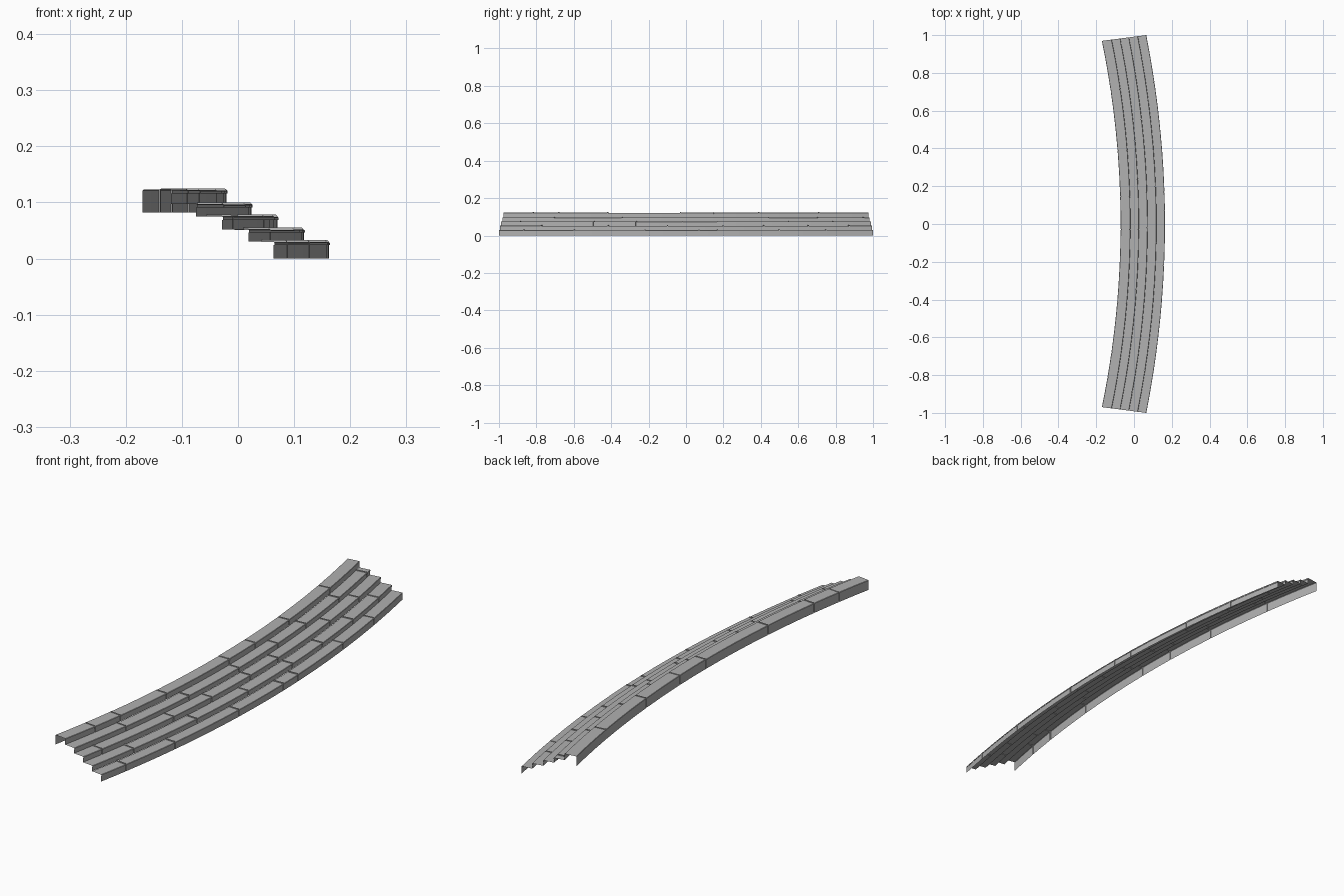
import bpy
import bmesh
import random

random.seed(4)
cube = bpy.data.objects.get("Cube")
if cube:
    bpy.data.objects.remove(cube, do_unlink=True)

stone = bpy.data.materials.new("grey_stone")
stone.use_nodes = True
colour = (0.44, 0.44, 0.44, 1)
stone.diffuse_color = colour
bsdf = stone.node_tree.nodes["Principled BSDF"]
bsdf.inputs["Base Color"].default_value = colour
bsdf.inputs["Roughness"].default_value = 0.9

FRONT = 0.164     # x of the lowest riser at mid length
SAG = 0.099       # how far the ends curve back
TAPER = 0.13      # ends narrow toward the back
GROOVE = 0.003    # joint depth
HALF_GAP = 0.002  # half joint width


def bend(u, depth, z):
    """Place a point of the straight profile on the curved flight."""
    return (FRONT - depth - SAG * u * u, u * (1 - TAPER * depth), z)


def stations(joints):
    """Positions along a course, with recess and height change at each."""
    cuts = [-1] + joints + [1]
    result = []
    for a, b in zip(cuts, cuts[1:]):
        start = a if a == -1 else a + HALF_GAP
        end = b if b == 1 else b - HALF_GAP
        lift = random.uniform(-0.0012, 0.0008)
        count = max(2, round((b - a) / 0.1))
        if a != -1:
            result.append((start, GROOVE, 0))
        for i in range(count + 1):
            result.append((start + (end - start) * i / count, 0, lift))
        if b != 1:
            result.append((end, GROOVE, 0))
    return result


def course(name, profile, joints):
    """Sweep an open profile of (depth, z, inward depth, inward z) points."""
    bm = bmesh.new()
    columns = []
    for u, recess, lift in stations(joints):
        columns.append([bm.verts.new(bend(u, d + nd * recess,
                                          z + nz * recess + (lift if nz else 0)))
                        for d, z, nd, nz in profile])
    for left, right in zip(columns, columns[1:]):
        for i in range(len(profile) - 1):
            bm.faces.new((left[i], right[i], right[i + 1], left[i + 1]))
    mesh = bpy.data.meshes.new(name)
    bm.to_mesh(mesh)
    bm.free()
    mesh.materials.append(stone)
    bpy.context.collection.objects.link(bpy.data.objects.new(name, mesh))


# Riser depths, tread heights and stone joints, from the lowest step up
depths = [0, 0.045, 0.092, 0.138, 0.183, 0.235]
heights = [0, 0.030, 0.052, 0.075, 0.097, 0.122]
joints = [
    [-0.87, -0.6, -0.22, 0.07, 0.17, 0.5, 0.75],
    [-0.78, -0.42, -0.1, 0.2, 0.42, 0.66, 0.88],
    [-0.9, -0.5, -0.27, -0.02, 0.17, 0.56, 0.8],
    [-0.72, -0.35, -0.03, 0.24, 0.45, 0.72, 0.97],
    [-0.84, -0.7, -0.43, -0.03, 0.15, 0.4, 0.73],
]
LIP, BAND = 0.0015, 0.006

# Five steps: riser, slightly proud nosing, tread; the last adds the back wall
for i in range(5):
    d, e, low, top = depths[i], depths[i + 1], heights[i], heights[i + 1]
    profile = [
        (d + LIP, low, 1, 0),
        (d + LIP, top - BAND, 1, 0),
        (d, top - BAND, 1, 0),
        (d, top - LIP, 1, 1),
        (d + LIP, top, 1, 1),
    ]
    if i < 4:
        profile.append((e + LIP, top, 0, 1))
        name = f"step_{i + 1}"
    else:
        profile += [(e - LIP, top, -1, 1), (e, top - LIP, -1, 1), (e, 0.082, -1, 0)]
        name = "top_step_and_back_wall"
    course(name, profile, joints[i])
